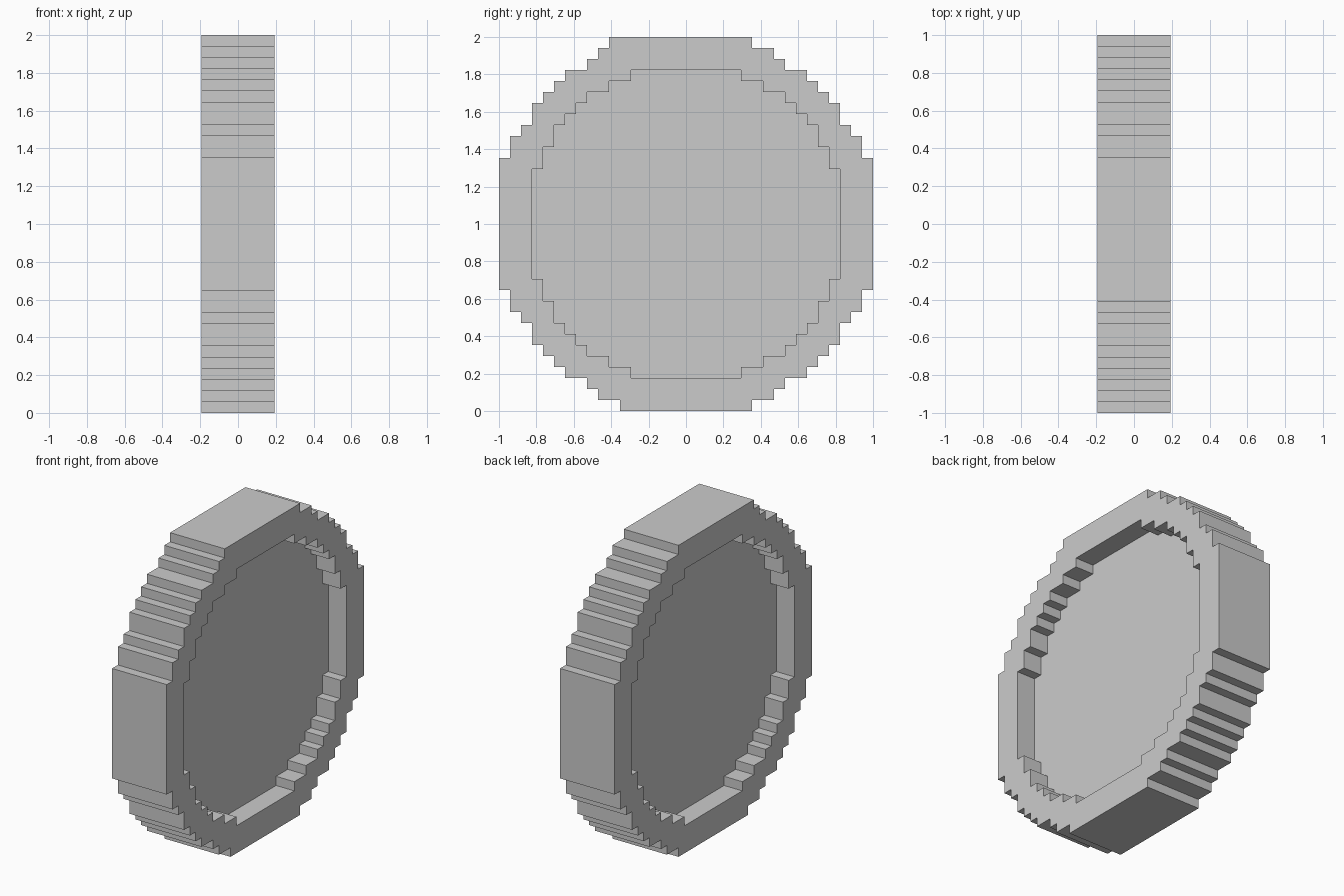
import bpy
from math import radians

if "Cube" in bpy.data.objects:
    bpy.data.objects.remove(bpy.data.objects["Cube"])

U = 2 / 34          # size of one block
HALF = 0.194        # half thickness of the rim
DISC = HALF / 3     # half thickness of the recessed disc


def stepped_outline(corners):
    """Turn the outer corners of one quadrant into a full stepped loop."""
    quad = [corners[0]]
    for a, b in zip(corners, corners[1:]):
        quad += [(b[0], a[1]), b]
    return (quad
            + [(-x, y) for x, y in reversed(quad)]
            + [(-x, -y) for x, y in quad]
            + [(x, -y) for x, y in reversed(quad)])


def extruded_profile(name, loops, half_depth):
    """Fill the loops (inner loops become holes) and extrude along x."""
    curve = bpy.data.curves.new(name + "_profile", 'CURVE')
    curve.dimensions = '2D'
    curve.fill_mode = 'BOTH'
    curve.extrude = half_depth
    for loop in loops:
        spline = curve.splines.new('POLY')
        spline.points.add(len(loop) - 1)
        for p, (x, y) in zip(spline.points, loop):
            p.co = (x * U, y * U, 0, 1)
        spline.use_cyclic_u = True
    obj = bpy.data.objects.new(name, curve)
    bpy.context.collection.objects.link(obj)
    obj.rotation_euler = (radians(90), 0, radians(90))
    obj.location.z = 1
    bpy.ops.object.select_all(action='DESELECT')
    obj.select_set(True)
    bpy.context.view_layer.objects.active = obj
    bpy.ops.object.convert(target='MESH')
    bpy.context.object.name = name
    bpy.ops.object.shade_flat()


outer = stepped_outline([(17, 6), (16, 8), (15, 9), (14, 11), (13, 12),
                         (12, 13), (11, 14), (9, 15), (8, 16), (6, 17)])
inner = stepped_outline([(14, 5), (13, 7), (12, 9), (11, 10),
                         (10, 11), (9, 12), (7, 13), (5, 14)])

# The top flat is one block longer on the -y side
outer = [(-7, y) if x == -6 and y >= 16 else (x, y) for x, y in outer]

# Tyre-like rim and the recessed disc inside it
extruded_profile("rim", [outer, inner], HALF)
extruded_profile("hub_disc", [inner], DISC)
